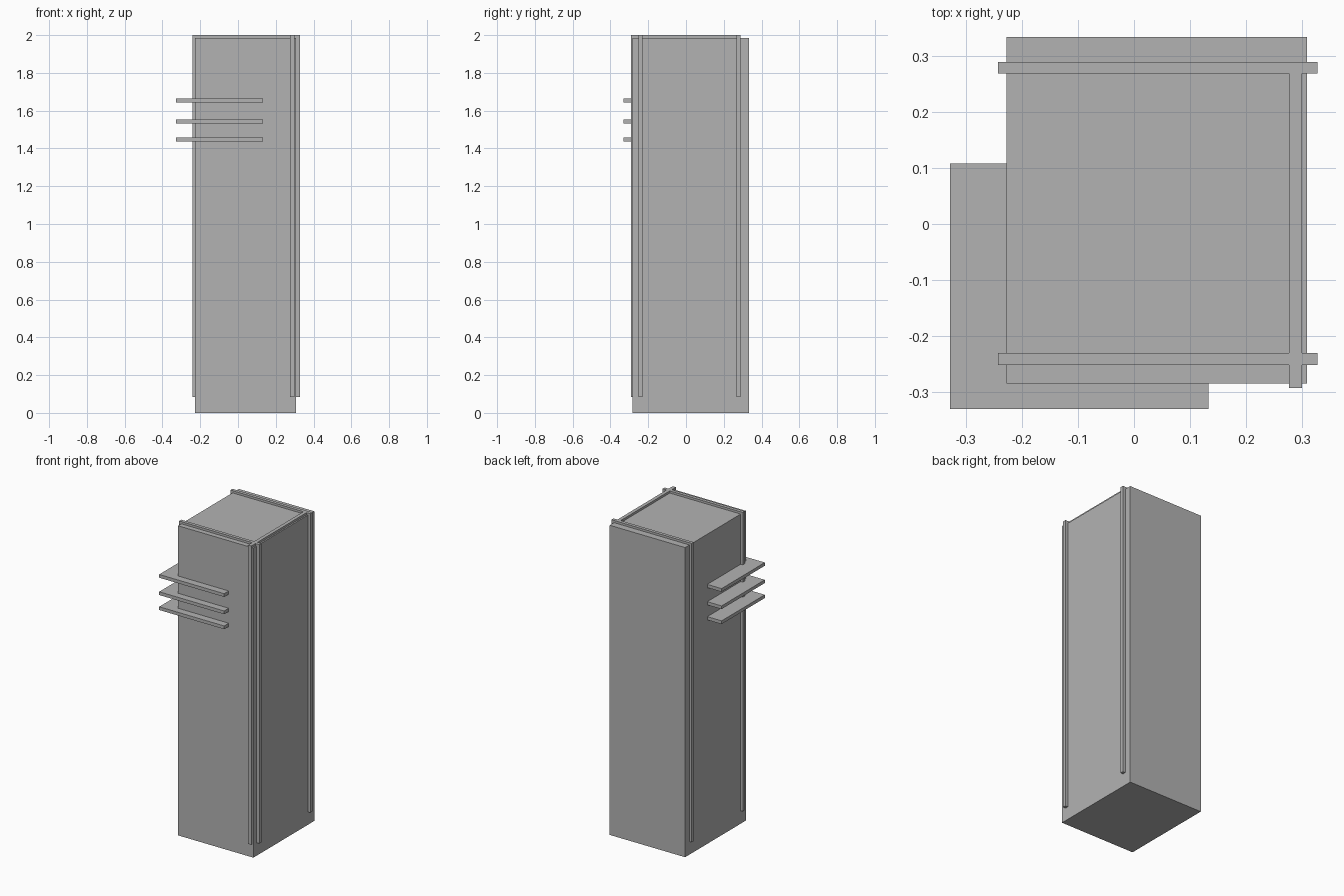
import bpy
from mathutils import Vector

cube = bpy.data.objects.get("Cube")
if cube:
    bpy.data.objects.remove(cube, do_unlink=True)

# One plain grey for the whole building
grey = bpy.data.materials.new("concrete_grey")
grey.use_nodes = True
grey.diffuse_color = (0.45, 0.45, 0.45, 1)
grey.node_tree.nodes["Principled BSDF"].inputs["Base Color"].default_value = grey.diffuse_color


def block(name, low, high):
    """Add a box spanning two opposite corners."""
    low, high = Vector(low), Vector(high)
    bpy.ops.mesh.primitive_cube_add(size=1, location=(low + high) / 2)
    obj = bpy.context.object
    obj.name = name
    obj.scale = high - low
    bpy.ops.object.transform_apply(location=False, rotation=False, scale=True)
    obj.data.materials.append(grey)
    return obj


# Main tower
block("tower_body", (-0.227, -0.284, 0), (0.308, 0.333, 1.986))

# Thin upright slabs that show as ribs on the walls and roof
rib_base, rib_top = 0.083, 2.0
for name, y in (("front_cross_rib", -0.251), ("back_cross_rib", 0.268)):
    block(name, (-0.242, y, rib_base), (0.327, y + 0.021, rib_top))
block("left_long_rib", (0.276, -0.292, rib_base), (0.299, 0.27, rib_top))

# Canopy slats wrapping the front right corner
for name, z in (("lower_slat", 1.436), ("middle_slat", 1.532), ("upper_slat", 1.643)):
    block(name, (-0.328, -0.330, z), (0.133, 0.108, z + 0.021))
